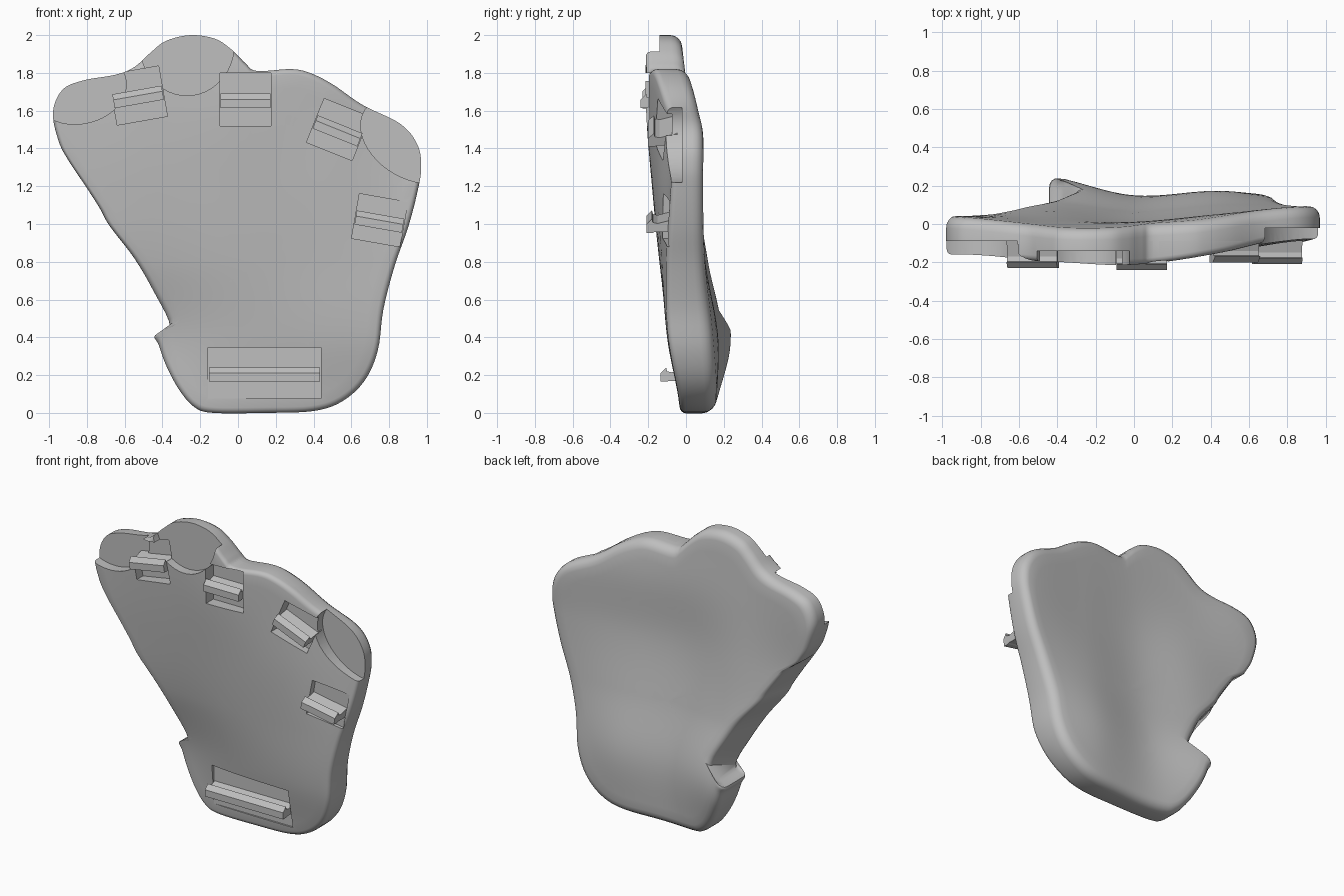
import bpy, bmesh, math
from mathutils import Vector, Matrix

cube = bpy.data.objects.get("Cube")
if cube:
    bpy.data.objects.remove(cube, do_unlink=True)

grey = bpy.data.materials.new("plain grey")
grey.use_nodes = True
GREY = (0.52, 0.52, 0.52, 1)
grey.diffuse_color = GREY
grey.node_tree.nodes["Principled BSDF"].inputs["Base Color"].default_value = GREY


def spline(a, b, c, d, t):
    return b + 0.5 * t * (c - a + t * (2 * a - 5 * b + 4 * c - d + t * (3 * (b - c) + d - a)))


def sample(knots, values, p):
    """Smooth interpolation through values at the knots."""
    last = len(knots) - 1
    p = min(max(p, knots[0]), knots[last])
    i = max(k for k in range(last) if knots[k] <= p)
    t = (p - knots[i]) / (knots[i + 1] - knots[i])
    return spline(values[max(i - 1, 0)], values[i], values[i + 1], values[min(i + 2, last)], t)


# Depth of the curved front and back surfaces over the plate
COLS = (-0.9, -0.45, 0, 0.45, 0.9)
ROWS = (0, 0.4, 0.8, 1.2, 1.6, 2)
FRONT = ((-0.02, -0.02, -0.03, -0.03, -0.02),
         (0, -0.02, -0.08, -0.1, -0.09),
         (-0.1, -0.11, -0.14, -0.13, -0.1),
         (-0.14, -0.16, -0.18, -0.15, -0.08),
         (-0.16, -0.19, -0.21, -0.15, -0.05),
         (-0.16, -0.2, -0.21, -0.15, -0.04))
BACK = ((0.2, 0.19, 0.14, 0.16, 0.15),
        (0.27, 0.25, 0.145, 0.17, 0.12),
        (0.12, 0.12, 0.065, 0.1, 0.1),
        (0.05, 0.05, 0.01, 0.05, 0.09),
        (0.04, 0.01, 0.01, 0.05, 0.09),
        (0.02, -0.02, -0.02, 0, 0.03))


def depth(table, x, z):
    return sample(ROWS, [sample(COLS, row, x) for row in table], z)


def add_object(name, bm):
    bmesh.ops.recalc_face_normals(bm, faces=bm.faces)
    mesh = bpy.data.meshes.new(name)
    bm.to_mesh(mesh)
    bm.free()
    mesh.materials.append(grey)
    obj = bpy.data.objects.new(name, mesh)
    bpy.context.collection.objects.link(obj)
    return obj


def prism(name, section, axis_matrix, length):
    """Extrude a closed section along its local z, then place it."""
    bm = bmesh.new()
    face = bm.faces.new([bm.verts.new((a, b, -length / 2)) for a, b in section])
    top = bmesh.ops.extrude_face_region(bm, geom=[face])["geom"]
    bmesh.ops.translate(bm, vec=(0, 0, length),
                        verts=[g for g in top if isinstance(g, bmesh.types.BMVert)])
    bm.transform(axis_matrix)
    return add_object(name, bm)


# Outline of the palm plate, seen from the front
OUTLINE = [(-0.13, 0), (0.15, 0), (0.4, 0.01), (0.55, 0.06), (0.67, 0.17), (0.74, 0.33),
           (0.77, 0.55), (0.83, 0.78), (0.9, 0.98), (0.95, 1.17), (0.97, 1.3), (0.95, 1.42),
           (0.86, 1.53), (0.66, 1.63), (0.5, 1.74), (0.38, 1.8), (0.28, 1.82), (0.1, 1.81),
           (0.04, 1.85), (-0.03, 1.92), (-0.12, 1.98), (-0.25, 2), (-0.38, 1.97),
           (-0.46, 1.91), (-0.55, 1.83), (-0.65, 1.79), (-0.82, 1.76), (-0.93, 1.71),
           (-0.98, 1.59), (-0.95, 1.44), (-0.9, 1.34), (-0.8, 1.19), (-0.73, 1.08),
           (-0.68, 0.99), (-0.55, 0.82), (-0.45, 0.65), (-0.36, 0.46), (-0.44, 0.41),
           (-0.42, 0.36), (-0.38, 0.25), (-0.31, 0.12), (-0.23, 0.03)]
CENTRE = Vector((0.1, 0.8))
rim = []
for i in range(len(OUTLINE)):
    a, b, c, d = (Vector(OUTLINE[(i + k) % len(OUTLINE)]) for k in (-1, 0, 1, 2))
    rim += [spline(a, b, c, d, k / 5) for k in range(5)]

# Rings as (inner scale, inset, y share front to back, y offset)
INNER = [k / 14 for k in range(1, 14)]
R_FRONT, R_BACK = 0.03, 0.06
ARC = [math.radians(a) for a in (0, 22, 45, 68, 90)]
rings = [(s, R_FRONT, 0, 0) for s in INNER]
rings += [(1, R_FRONT * (1 - math.sin(a)), 0, R_FRONT * (1 - math.cos(a))) for a in ARC]
rings += [(1, R_BACK * (1 - math.cos(a)), 1, -R_BACK * (1 - math.sin(a))) for a in ARC]
rings += [(s, R_BACK, 1, 0) for s in reversed(INNER)]


def thumb_cut(p):
    """Extra inset of the back edge along the thumb opening."""
    return 0.07 if p.x < -0.3 and 0.45 < p.y < 1.3 else 0


bm = bmesh.new()
loops = []
for scale, inset, share, offset in rings:
    loop = []
    for p in rim:
        ray = p - CENTRE
        cut = inset + share * thumb_cut(p)
        x, z = CENTRE + ray * scale * (1 - cut / ray.length)
        y = depth(BACK if share else FRONT, x, z) + offset
        loop.append(bm.verts.new((x, y, z)))
    loops.append(loop)
n = len(rim)
for one, two in zip(loops, loops[1:]):
    for i in range(n):
        j = (i + 1) % n
        bm.faces.new((one[i], one[j], two[j], two[i]))
for loop, table in ((loops[0], FRONT), (loops[-1], BACK)):
    hub = bm.verts.new((CENTRE.x, depth(table, *CENTRE), CENTRE.y))
    for i in range(n):
        bm.faces.new((loop[i], loop[(i + 1) % n], hub))
plate = add_object("palm_plate", bm)


def upright(x, y, z, angle=0):
    """Frame with local x across, local y up, local z toward the front."""
    return (Matrix.Translation((x, y, z)) @ Matrix.Rotation(-math.radians(angle), 4, "Y")
            @ Matrix.Rotation(math.pi / 2, 4, "X"))


# Finger pockets: x, z, half width, half height, tilt, floor depth
cutters = []
POCKETS = [(-0.84, 1.72, 0.25, 0.19, 10, -0.09), (-0.27, 1.95, 0.25, 0.27, 0, -0.14),
           (0.37, 1.73, 0.32, 0.23, -27, -0.09), (0.93, 1.45, 0.3, 0.21, -30, -0.02)]
for x, z, w, h, tilt, floor in POCKETS:
    oval = [(w * math.cos(k * math.tau / 48), h * math.sin(k * math.tau / 48)) for k in range(48)]
    cutters.append(prism("pocket_cutter", oval, upright(x, floor - 0.25, z, tilt), 0.5))

# Strap hooks: x, z, window width, window height, tilt, front of the bar, window depth
HOOKS = [("index", -0.53, 1.68, 0.27, 0.27, 10, -0.23, 0.08),
         ("middle", 0.04, 1.66, 0.27, 0.28, 0, -0.24, 0.08),
         ("little", 0.53, 1.5, 0.26, 0.25, -22, -0.2, 0.06),
         ("side", 0.75, 1.02, 0.26, 0.24, -10, -0.21, 0.025),
         ("wrist", 0.14, 0.21, 0.6, 0.27, 0, -0.135, 0.03)]
for name, x, z, w, h, tilt, tip, deep in HOOKS:
    floor = depth(FRONT, x, z) + deep
    a, b = w / 2, h / 2
    cutters.append(prism("window_cutter", [(-a, -b), (a, -b), (a, b), (-a, b)],
                         upright(x, floor - 0.25, z, tilt), 0.5))
    # Bar with a sloped lip on a solid neck reaching into the window
    root = floor + 0.03 - tip
    side = [(0, -0.045), (0.035, -0.045), (0.045, -0.04), (root, -0.04),
            (root, 0.03), (0.06, 0.005), (0.035, 0.01), (0.03, 0.03), (0, 0)]
    turn = (Matrix.Translation((x, tip, z)) @ Matrix.Rotation(-math.radians(tilt), 4, "Y")
            @ Matrix(((0, 0, 1, 0), (1, 0, 0, 0), (0, 1, 0, 0), (0, 0, 0, 1))))
    prism(name + "_strap_hook", side, turn, w * 0.98)

# Carve all pockets and windows from the plate
bpy.context.view_layer.objects.active = plate
for cutter in cutters:
    mod = plate.modifiers.new("carve", "BOOLEAN")
    mod.operation, mod.solver, mod.object = "DIFFERENCE", "MANIFOLD", cutter
    bpy.context.view_layer.update()
    bpy.ops.object.modifier_apply(modifier=mod.name)
for cutter in cutters:
    bpy.data.objects.remove(cutter, do_unlink=True)

bpy.ops.object.select_all(action="DESELECT")
plate.select_set(True)
bpy.context.view_layer.objects.active = plate
bpy.ops.object.shade_smooth_by_angle(angle=math.radians(35))
